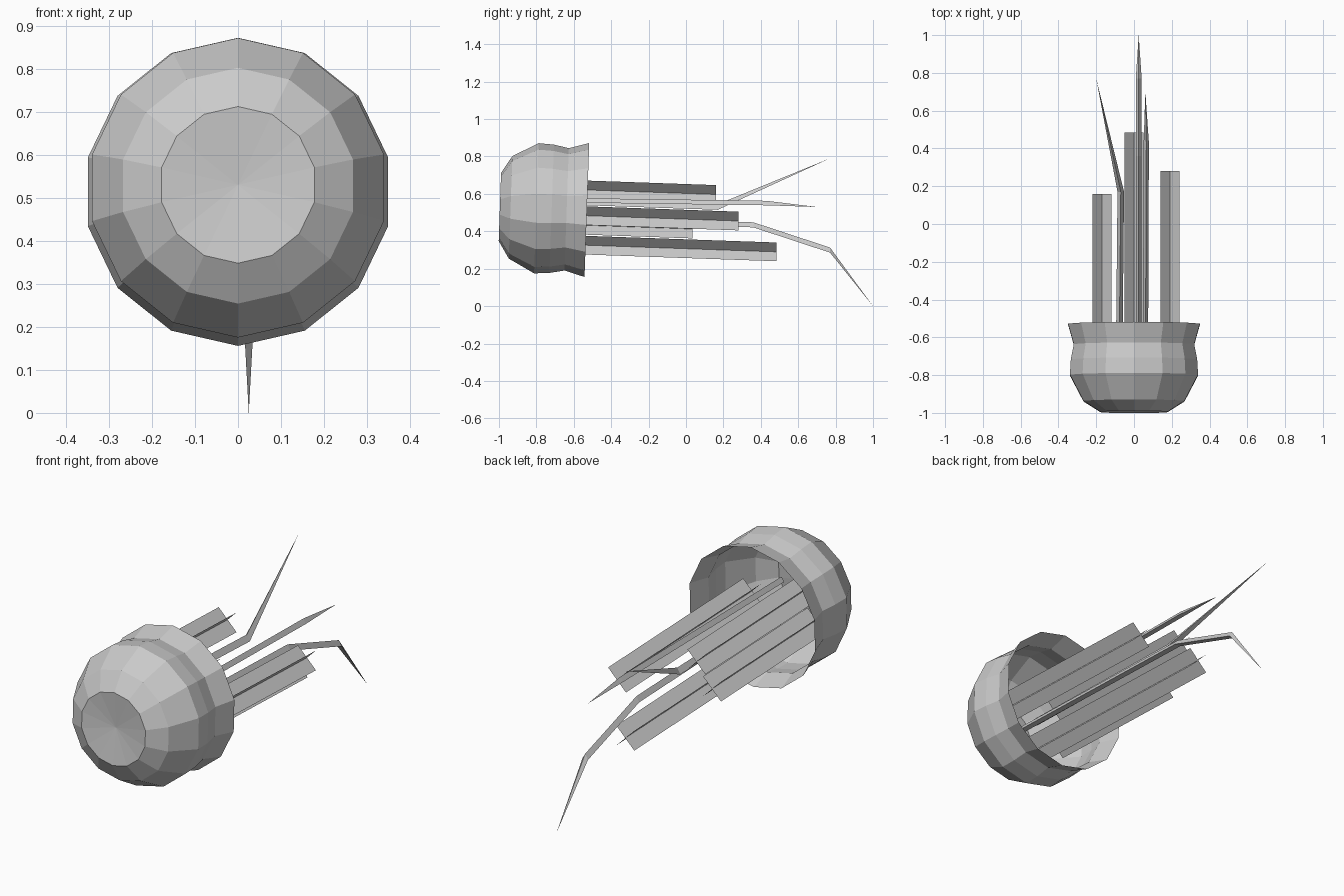
import bpy, bmesh, math
from mathutils import Vector

if "Cube" in bpy.data.objects:
    bpy.data.objects.remove(bpy.data.objects["Cube"])

SLOPE = -0.035  # whole body droops slightly toward the back


def finish(name, bm):
    mesh = bpy.data.meshes.new(name)
    bm.to_mesh(mesh)
    bm.free()
    obj = bpy.data.objects.new(name, mesh)
    bpy.context.collection.objects.link(obj)
    return obj


def bridge(bm, a, b):
    n = len(a)
    for i in range(n):
        j = (i + 1) % n
        bm.faces.new((a[i], a[j], b[j], b[i]))


# Bell: 14-sided open shell, rings of (distance along y, radius)
def make_bell():
    bm = bmesh.new()
    sides = 14
    profile = [(-0.995, 0.182), (-0.938, 0.274), (-0.80, 0.348),
               (-0.718, 0.343), (-0.638, 0.327), (-0.53, 0.358)]
    rings = []
    for y, r in profile:
        cz = 0.53 + SLOPE * (y + 0.995)
        ring = []
        for i in range(sides):
            a = 2 * math.pi * i / sides
            ring.append(bm.verts.new((r * math.sin(a),
                                      y - SLOPE * r * math.cos(a),
                                      cz + r * math.cos(a))))
        rings.append(ring)
    for a, b in zip(rings, rings[1:]):
        bridge(bm, a, b)
    # Slightly dented crown
    centre = bm.verts.new((0, -0.975, 0.53))
    for i in range(sides):
        bm.faces.new((centre, rings[0][(i + 1) % sides], rings[0][i]))
    bmesh.ops.recalc_face_normals(bm, faces=bm.faces)
    return finish("bell", bm)


# Frilly arm: two flat strips crossed diagonally
def make_arm(name, x, z_end, y_end, y_start=-0.80, h=0.05):
    bm = bmesh.new()
    z_start = z_end + SLOPE * (y_start - y_end)
    for s in (1, -1):
        corners = [(-h, y_start, z_start), (h, y_start, z_start),
                   (h, y_end, z_end), (-h, y_end, z_end)]
        bm.faces.new([bm.verts.new((x + dx, y, z + s * dx)) for dx, y, z in corners])
    return finish(name, bm)


# Tentacle: thin triangular tube that tapers to a point
def make_tentacle(name, path, r=0.02):
    bm = bmesh.new()
    rings = []
    for p in path[:-1]:
        rings.append([bm.verts.new(Vector(p) + Vector((r * math.cos(a), 0, r * math.sin(a))))
                      for a in (math.radians(d) for d in (90, 210, 330))])
    for a, b in zip(rings, rings[1:]):
        bridge(bm, a, b)
    tip = bm.verts.new(path[-1])
    last = rings[-1]
    for i in range(3):
        bm.faces.new((last[i], last[(i + 1) % 3], tip))
    bm.faces.new(rings[0])
    bmesh.ops.recalc_face_normals(bm, faces=bm.faces)
    return finish(name, bm)


make_bell()

arms = [(-0.17, 0.597, 0.16), (0.19, 0.455, 0.28),
        (-0.17, 0.412, 0.035), (0.0, 0.29, 0.485)]
for i, (x, z, y) in enumerate(arms):
    make_arm(f"frilly_arm_{i + 1}", x, z, y)

make_tentacle("tentacle_rising", [(-0.08, -0.85, 0.56), (-0.07, 0.17, 0.525), (-0.2, 0.77, 0.79)])
make_tentacle("tentacle_drooping", [(0.025, -0.85, 0.47), (0.025, 0.36, 0.43),
                                    (0.025, 0.77, 0.295), (0.025, 1.0, 0.0)], 0.018)
make_tentacle("tentacle_straight", [(0.06, -0.85, 0.565), (0.065, 0.43, 0.547), (0.06, 0.70, 0.53)], 0.016)
